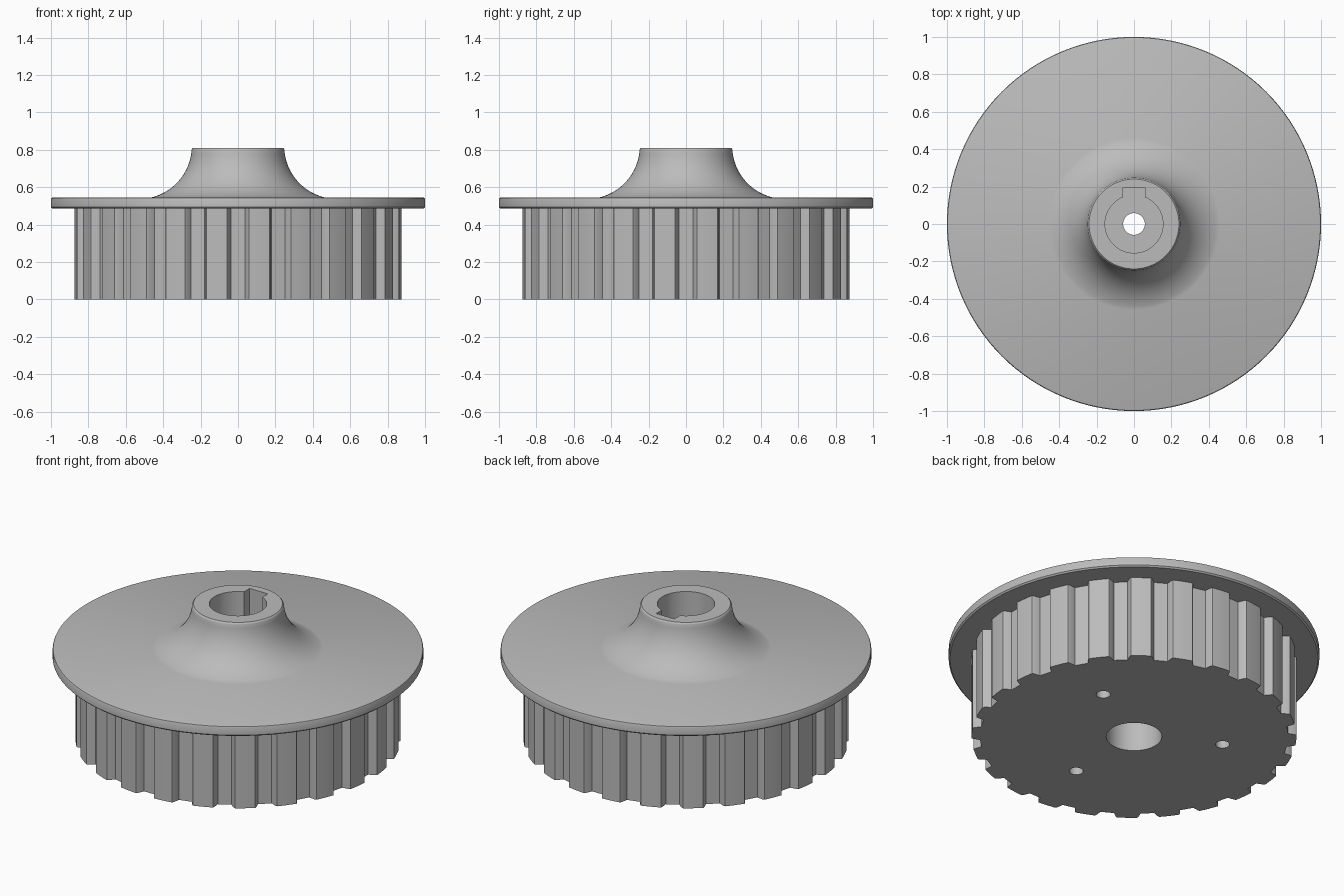
import bpy, bmesh, math

if "Cube" in bpy.data.objects:
    bpy.data.objects.remove(bpy.data.objects["Cube"])

SEG = 128
TEETH = 24
LEDGE_LOW, LEDGE_TOP, TOP = 0.22, 0.30, 0.81

steel = bpy.data.materials.new("grey_metal")
steel.diffuse_color = (0.5, 0.5, 0.5, 1)
steel.use_nodes = True
steel.node_tree.nodes["Principled BSDF"].inputs["Base Color"].default_value = steel.diffuse_color


def make_object(name, bm):
    bmesh.ops.recalc_face_normals(bm, faces=bm.faces)
    mesh = bpy.data.meshes.new(name)
    bm.to_mesh(mesh)
    bm.free()
    obj = bpy.data.objects.new(name, mesh)
    bpy.context.collection.objects.link(obj)
    mesh.materials.append(steel)
    return obj


def lathe(name, profile):
    """Revolve (radius, z) points around z; the ends are capped flat."""
    bm = bmesh.new()
    rings = [[bm.verts.new((r * math.cos(2 * math.pi * i / SEG),
                            r * math.sin(2 * math.pi * i / SEG), z))
              for i in range(SEG)] for r, z in profile]
    for a, b in zip(rings, rings[1:]):
        for i in range(SEG):
            j = (i + 1) % SEG
            bm.faces.new((a[i], a[j], b[j], b[i]))
    bm.faces.new(rings[0])
    bm.faces.new(rings[-1])
    return make_object(name, bm)


def prism(name, outline, z0, z1):
    """Extrude an (x, y) outline from z0 to z1."""
    bm = bmesh.new()
    low = [bm.verts.new((x, y, z0)) for x, y in outline]
    high = [bm.verts.new((x, y, z1)) for x, y in outline]
    bm.faces.new(low)
    bm.faces.new(high)
    for i in range(len(low)):
        j = (i + 1) % len(low)
        bm.faces.new((low[i], low[j], high[j], high[i]))
    return make_object(name, bm)


def cylinder(name, r, z0, z1, x=0, y=0, n=SEG):
    ring = [(x + r * math.cos(2 * math.pi * i / n),
             y + r * math.sin(2 * math.pi * i / n)) for i in range(n)]
    return prism(name, ring, z0, z1)


def combine(target, other, operation):
    mod = target.modifiers.new(operation.lower(), 'BOOLEAN')
    mod.operation = operation
    mod.solver = 'EXACT'
    mod.object = other
    bpy.context.view_layer.objects.active = target
    bpy.ops.object.modifier_apply(modifier=mod.name)
    bpy.data.objects.remove(other, do_unlink=True)


# Flange with the hub flaring out of it in a concave arc
profile = [(0.992, 0.485), (1.0, 0.493), (1.0, 0.535), (0.997, 0.542), (0.99, 0.545)]
cx, cz, rad = 0.53, 0.82, 0.283
a0, a1 = math.radians(255.5), math.radians(184)
for k in range(17):
    a = a0 + (a1 - a0) * k / 16
    profile.append((cx + rad * math.cos(a), cz + rad * math.sin(a)))
profile += [(0.246, 0.804), (0.24, TOP)]
pulley = lathe("pulley", profile)

# Toothed drum: trapezoid grooves, each with slightly eased tooth corners
pitch = 2 * math.pi / TEETH
R_OUT, R_IN = 0.876, 0.831
outline = []
for t in range(TEETH):
    c = t * pitch
    groove = [(R_IN, -0.037), (R_IN, 0.037), (R_OUT - 0.008, 0.053), (R_OUT, 0.060)]
    for r, w in groove:
        outline.append((r, c + w / r))
    start, end = c + 0.060 / R_OUT, c + pitch - 0.060 / R_OUT
    for k in range(1, 4):
        outline.append((R_OUT, start + (end - start) * k / 4))
    outline.append((R_OUT, end))
    outline.append((R_OUT - 0.008, c + pitch - 0.053 / (R_OUT - 0.008)))
drum = prism("toothed_drum", [(r * math.cos(a), r * math.sin(a)) for r, a in outline],
             0.0, 0.51)
combine(pulley, drum, 'UNION')

# Bores from both ends, meeting at a thin web with a small through hole
combine(pulley, cylinder("lower_bore", 0.15, -0.1, LEDGE_LOW), 'DIFFERENCE')
combine(pulley, cylinder("upper_bore", 0.155, LEDGE_TOP, 1.0), 'DIFFERENCE')
combine(pulley, cylinder("centre_hole", 0.058, 0.1, 0.5, n=64), 'DIFFERENCE')

# Keyway on the back side of the upper bore
combine(pulley, prism("keyway", [(-0.06, 0.08), (0.06, 0.08), (0.06, 0.195), (-0.06, 0.195)],
                      LEDGE_TOP, 1.0), 'DIFFERENCE')

# Three blind holes in the underside
for deg in (30, 150, 270):
    a = math.radians(deg)
    combine(pulley, cylinder("blind_hole", 0.038, -0.1, 0.2,
                             0.485 * math.cos(a), 0.485 * math.sin(a), 32), 'DIFFERENCE')

# Smooth shading with crisp edges
bpy.ops.object.select_all(action='DESELECT')
pulley.select_set(True)
bpy.context.view_layer.objects.active = pulley
bpy.ops.object.shade_smooth_by_angle(angle=math.radians(30))
